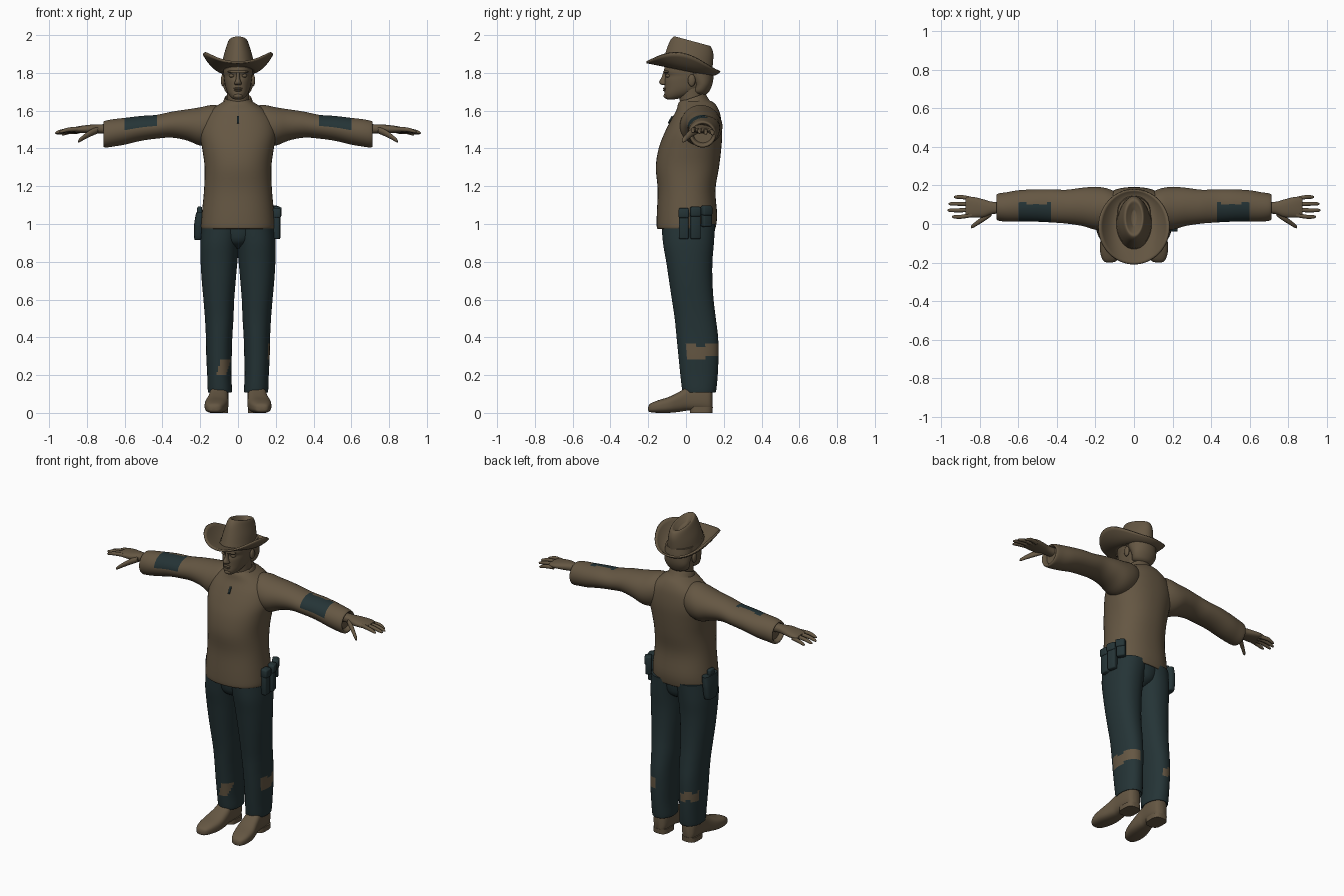
import bpy, bmesh, math
from mathutils import Vector, Matrix


def material(name, rgb):
    m = bpy.data.materials.new(name)
    m.diffuse_color = (*rgb, 1)
    return m


BROWN = material("warm brown", (0.13, 0.095, 0.056))
TEAL = material("dark teal", (0.018, 0.034, 0.037))


def finish(name, bm, mat, patch=None, patch_mat=None, angle=50):
    bmesh.ops.recalc_face_normals(bm, faces=bm.faces)
    me = bpy.data.meshes.new(name)
    me.materials.append(mat)
    if patch:
        me.materials.append(patch_mat)
        bm.normal_update()
        for f in bm.faces:
            f.material_index = int(patch(f.calc_center_median(), f.normal))
    bm.to_mesh(me)
    bm.free()
    me.shade_smooth()
    me.set_sharp_from_angle(angle=math.radians(angle))
    ob = bpy.data.objects.new(name, me)
    bpy.context.collection.objects.link(ob)
    return ob


def smooth_rows(rows, sub):
    # Catmull-Rom interpolation between the given sections
    out = []
    for i in range(len(rows) - 1):
        p = [rows[max(0, min(len(rows) - 1, i + k))] for k in (-1, 0, 1, 2)]
        for s in range(sub):
            t = s / sub
            out.append([0.5 * (2 * b + (c - a) * t + (2 * a - 5 * b + 4 * c - d) * t * t
                               + (3 * b - a - 3 * c + d) * t ** 3) for a, b, c, d in zip(*p)])
    return out + [list(rows[-1])]


def loft(name, axis, rows, mat, side=1, n=36, sub=4, power=2.0, shear=0, caps=True,
         patch=None, patch_mat=None):
    # rows: position on axis, then min/max of the two remaining axes; z shears along y
    bm = bmesh.new()
    rings = []
    for t, a0, a1, b0, b1 in smooth_rows(rows, sub):
        ring = []
        for k in range(n):
            u = 2 * math.pi * (k + 0.5) / n
            c, s = math.cos(u), math.sin(u)
            a = (a0 + a1) / 2 + (a1 - a0) / 2 * math.copysign(abs(c) ** (2 / power), c)
            b = (b0 + b1) / 2 + (b1 - b0) / 2 * math.copysign(abs(s) ** (2 / power), s)
            x, y, z = {'x': (t, a, b), 'y': (a, t, b), 'z': (a, b, t)}[axis]
            ring.append(bm.verts.new((x * side, y, z + shear * y)))
        rings.append(ring)
    for r, q in zip(rings, rings[1:]):
        for k in range(n):
            bm.faces.new((r[k], r[(k + 1) % n], q[(k + 1) % n], q[k]))
    if caps:
        bm.faces.new(rings[0])
        bm.faces.new(rings[-1])
    return finish(name, bm, mat, patch, patch_mat)


def sym(rows):
    # sections symmetric about x = 0: (z, half width, y front, y back)
    return [(z, -w, w, f, b) for z, w, f, b in rows]


def box(name, centre, size, mat, rot_z=0, rot_x=0, bevel=0.008):
    bm = bmesh.new()
    bmesh.ops.create_cube(bm, size=1)
    m = (Matrix.Translation(centre) @ Matrix.Rotation(rot_z, 4, 'Z')
         @ Matrix.Rotation(rot_x, 4, 'X') @ Matrix.Diagonal((*size, 1)))
    bmesh.ops.transform(bm, matrix=m, verts=bm.verts)
    bmesh.ops.bevel(bm, geom=bm.edges[:], offset=bevel, segments=2, affect='EDGES', profile=0.5)
    return finish(name, bm, mat)


def ball(name, centre, size, mat):
    bm = bmesh.new()
    bmesh.ops.create_uvsphere(bm, u_segments=16, v_segments=10, radius=1)
    bmesh.ops.transform(bm, verts=bm.verts,
                        matrix=Matrix.Translation(centre) @ Matrix.Diagonal((*size, 1)))
    return finish(name, bm, mat)


# Shirt body, collar and the small zip at the throat
loft("shirt_body", 'z', sym([
    (0.99, 0.17, -0.13, 0.14), (0.975, 0.186, -0.147, 0.15), (0.985, 0.195, -0.155, 0.158),
    (1.05, 0.192, -0.155, 0.165), (1.18, 0.18, -0.15, 0.156), (1.3, 0.177, -0.16, 0.175),
    (1.4, 0.19, -0.145, 0.187), (1.48, 0.203, -0.115, 0.192), (1.55, 0.19, -0.08, 0.187),
    (1.6, 0.15, -0.052, 0.175), (1.64, 0.09, -0.04, 0.15), (1.66, 0.06, -0.02, 0.11)]),
    BROWN, n=48, power=2.25)
loft("collar", 'z', sym([
    (1.59, 0.1, -0.055, 0.14), (1.62, 0.083, -0.045, 0.12), (1.65, 0.073, -0.035, 0.105),
    (1.655, 0.067, -0.03, 0.1), (1.62, 0.064, -0.026, 0.097)]), BROWN, shear=0.35, caps=False)
box("zip_pull", (0, -0.083, 1.552), (0.012, 0.008, 0.045), TEAL, rot_x=-0.5, bevel=0.002)

# Trousers: pelvis filler between the legs
loft("trouser_seat", 'z', sym([(0.87, 0.04, -0.05, 0.08), (0.91, 0.1, -0.11, 0.135),
                               (1.0, 0.17, -0.125, 0.15)]), TEAL)


def leg_tear(c, n):
    ragged = 0.012 * math.sin(70 * c.y + 50 * c.x)
    if c.x > 0:
        return (0.295 < c.z + ragged < 0.36 and (c.x > 0.1 and c.y > 0.03)) or \
               (0.28 < c.z < 0.37 and c.x > 0.145 and 0 < c.y < 0.06)
    return (0.2 < c.z < 0.29 and n.y < -0.3 and -0.1 < c.x - 0.3 * (c.z - 0.245) < -0.05) or \
           (0.27 < c.z + ragged < 0.33 and c.y > 0.1 and c.x < -0.08)


for side, tag in ((1, "left"), (-1, "right")):
    # Trouser leg with torn patches
    loft(tag + "_trouser_leg", 'z', [
        (1.0, -0.03, 0.19, -0.13, 0.155), (0.9, -0.008, 0.199, -0.122, 0.148),
        (0.8, 0.003, 0.198, -0.105, 0.14), (0.7, 0.012, 0.192, -0.09, 0.14),
        (0.6, 0.02, 0.183, -0.075, 0.146), (0.5, 0.024, 0.175, -0.06, 0.158),
        (0.4, 0.03, 0.17, -0.05, 0.17), (0.3, 0.033, 0.168, -0.04, 0.172),
        (0.2, 0.035, 0.163, -0.03, 0.168), (0.12, 0.032, 0.16, -0.02, 0.16),
        (0.108, 0.038, 0.154, -0.012, 0.153), (0.13, 0.05, 0.14, 0, 0.14)],
        TEAL, side, n=48, sub=6, power=2.2, patch=leg_tear, patch_mat=BROWN)

    # Shoe and heel
    loft(tag + "_shoe", 'y', [
        (-0.2, 0.115, 0.14, 0.012, 0.03), (-0.19, 0.09, 0.16, 0.004, 0.048),
        (-0.15, 0.068, 0.175, 0, 0.066), (-0.09, 0.052, 0.175, 0, 0.085),
        (-0.03, 0.05, 0.16, 0.006, 0.115), (0.01, 0.052, 0.152, 0.012, 0.14),
        (0.08, 0.05, 0.148, 0.01, 0.15), (0.125, 0.06, 0.14, 0.008, 0.14),
        (0.14, 0.08, 0.12, 0.015, 0.12)], BROWN, side, power=2.8)
    loft(tag + "_heel", 'z', [(0, 0.052, 0.148, 0.02, 0.14), (0.03, 0.052, 0.148, 0.02, 0.142)],
         BROWN, side, sub=1, power=3)

    # Sleeve with elbow patch on its upper front, cuff turned in
    loft(tag + "_sleeve", 'x', [
        (0.08, -0.01, 0.16, 1.45, 1.625), (0.14, -0.03, 0.185, 1.42, 1.63),
        (0.2, -0.03, 0.193, 1.415, 1.618), (0.27, -0.01, 0.188, 1.442, 1.607),
        (0.35, 0.002, 0.178, 1.457, 1.595), (0.43, 0.008, 0.18, 1.452, 1.578),
        (0.515, 0.012, 0.18, 1.44, 1.572), (0.6, 0.012, 0.175, 1.42, 1.562),
        (0.66, 0.012, 0.165, 1.41, 1.555), (0.705, 0.018, 0.158, 1.405, 1.546),
        (0.712, 0.03, 0.148, 1.418, 1.535), (0.69, 0.04, 0.14, 1.43, 1.525)],
        BROWN, side, n=40, sub=4,
        patch=lambda c, n: 0.43 < abs(c.x) < 0.6 and n.z > 0.1 and 0 < c.y < 0.108,
        patch_mat=TEAL)

    # Hand: wrist and palm, four fingers, thumb
    loft(tag + "_palm", 'x', [
        (0.64, 0.055, 0.115, 1.475, 1.53), (0.73, 0.052, 0.115, 1.48, 1.528),
        (0.78, 0.035, 0.128, 1.48, 1.526), (0.83, 0.033, 0.14, 1.482, 1.52),
        (0.865, 0.036, 0.138, 1.487, 1.513), (0.875, 0.045, 0.13, 1.493, 1.508)],
        BROWN, side, n=20, power=2.4)
    for i, (y, tip) in enumerate([(0.047, 0.945), (0.074, 0.968), (0.101, 0.962), (0.129, 0.935)]):
        z = 1.502 - 0.004 * i
        e = (y - 0.086) * 0.25 + y
        loft(f"{tag}_finger_{i + 1}", 'x', [
            (0.84, y - 0.012, y + 0.012, z - 0.012, z + 0.013),
            ((0.85 + tip) / 2, e - 0.011, e + 0.011, z - 0.014, z + 0.009),
            (tip - 0.012, e - 0.009, e + 0.009, z - 0.021, z - 0.004),
            (tip, e - 0.003, e + 0.003, z - 0.019, z - 0.014)], BROWN, side, n=10, sub=3)
    loft(tag + "_thumb", 'x', [
        (0.74, 0.04, 0.085, 1.48, 1.515), (0.775, 0.015, 0.05, 1.465, 1.503),
        (0.81, -0.006, 0.022, 1.448, 1.479), (0.838, -0.022, 0.0, 1.433, 1.455),
        (0.846, -0.02, -0.01, 1.432, 1.442)], BROWN, side, n=12, sub=3)

    # Ear, eye
    ball(tag + "_ear", (side * 0.08, 0.03, 1.76), (0.011, 0.02, 0.032), BROWN)
    ball(tag + "_eye", (side * 0.032, -0.093, 1.785), (0.016, 0.016, 0.01), BROWN)

# Ammunition pouches on one hip
for i, (x, y, z0, z1, turn) in enumerate([(0.203, -0.012, 0.92, 1.085, 0.0),
                                          (0.203, 0.05, 0.92, 1.092, 0.25),
                                          (0.187, 0.108, 0.985, 1.098, 0.55)]):
    box(f"hip_pouch_{i + 1}", (x, y, (z0 + z1) / 2), (0.036, 0.052, z1 - z0), TEAL, turn)
    box(f"pouch_flap_{i + 1}", (x + 0.004, y, z1 - 0.028), (0.04, 0.056, 0.05), TEAL, turn)

# Holster on the other hip, with its belt loop
loft("holster", 'z', [
    (0.915, -0.226, -0.19, 0.02, 0.085), (0.925, -0.232, -0.186, 0.005, 0.1),
    (1.0, -0.232, -0.18, -0.015, 0.11), (1.06, -0.222, -0.175, -0.02, 0.11)],
    TEAL, n=24, power=3)
box("holster_loop", (-0.203, 0.04, 1.07), (0.026, 0.05, 0.045), TEAL)

# Head: neck, skull with jaw, nose, brow, lips, hair
loft("neck", 'z', sym([(1.58, 0.064, -0.025, 0.1), (1.64, 0.058, -0.032, 0.095),
                       (1.72, 0.06, -0.04, 0.1)]), BROWN)
loft("head", 'z', sym([
    (1.66, 0.018, -0.1, -0.06), (1.668, 0.034, -0.11, -0.02), (1.69, 0.052, -0.115, 0.05),
    (1.72, 0.065, -0.113, 0.1), (1.76, 0.073, -0.113, 0.125), (1.785, 0.076, -0.108, 0.132),
    (1.81, 0.078, -0.117, 0.135), (1.85, 0.076, -0.105, 0.13), (1.88, 0.06, -0.08, 0.11)]),
    BROWN, power=2.2)
loft("nose", 'z', sym([(1.735, 0.012, -0.125, -0.09), (1.742, 0.02, -0.138, -0.09),
                       (1.755, 0.016, -0.142, -0.09), (1.775, 0.01, -0.13, -0.09),
                       (1.805, 0.009, -0.12, -0.09)]), BROWN, n=16)
ball("brow", (0, -0.1, 1.806), (0.055, 0.021, 0.01), BROWN)
ball("upper_lip", (0, -0.11, 1.717), (0.025, 0.012, 0.006), BROWN)
ball("lower_lip", (0, -0.109, 1.707), (0.021, 0.012, 0.006), BROWN)
ball("chin", (0, -0.103, 1.678), (0.024, 0.016, 0.014), BROWN)
loft("hair", 'z', sym([
    (1.685, 0.04, 0.05, 0.105), (1.7, 0.066, 0.03, 0.122), (1.74, 0.081, 0.035, 0.14),
    (1.79, 0.085, 0.0, 0.146), (1.84, 0.084, -0.02, 0.14)]), BROWN)

# Hat crown, sloping back, with a sunken crease on top
loft("hat_crown", 'z', sym([
    (1.81, 0.09, -0.128, 0.135), (1.835, 0.086, -0.122, 0.137), (1.89, 0.077, -0.105, 0.143),
    (1.94, 0.063, -0.088, 0.145), (1.97, 0.053, -0.07, 0.135), (1.977, 0.044, -0.055, 0.12),
    (1.965, 0.032, -0.035, 0.1), (1.945, 0.012, -0.01, 0.07)]), BROWN, shear=-0.27, n=40)
loft("hat_band", 'z', sym([(1.822, 0.092, -0.131, 0.14), (1.845, 0.088, -0.124, 0.141)]),
     BROWN, shear=-0.22, sub=1, n=40, caps=False)

# Hat brim, curled up at the sides
bm = bmesh.new()
N, R = 56, 8
brim = []
for j in range(R + 1):
    t = j / R
    for k in range(N):
        u = 2 * math.pi * k / N
        c, s = math.cos(u), math.sin(u)
        x, y = (0.08 + 0.101 * t) * c, -0.015 + 0.02 * (1 - t) + (0.12 + 0.074 * t) * s
        z = 1.815 - 0.2 * y + 0.085 * t ** 2 * abs(c) ** 2.2 + (0.03 * t * t * s ** 4 if s > 0 else 0)
        brim.append(bm.verts.new((x, y, z)))
for j in range(R):
    for k in range(N):
        k2 = (k + 1) % N
        bm.faces.new([brim[i] for i in (j * N + k, j * N + k2, (j + 1) * N + k2, (j + 1) * N + k)])
ob = finish("hat_brim", bm, BROWN)
thick = ob.modifiers.new("thickness", 'SOLIDIFY')
thick.thickness = 0.011
thick.offset = 0
